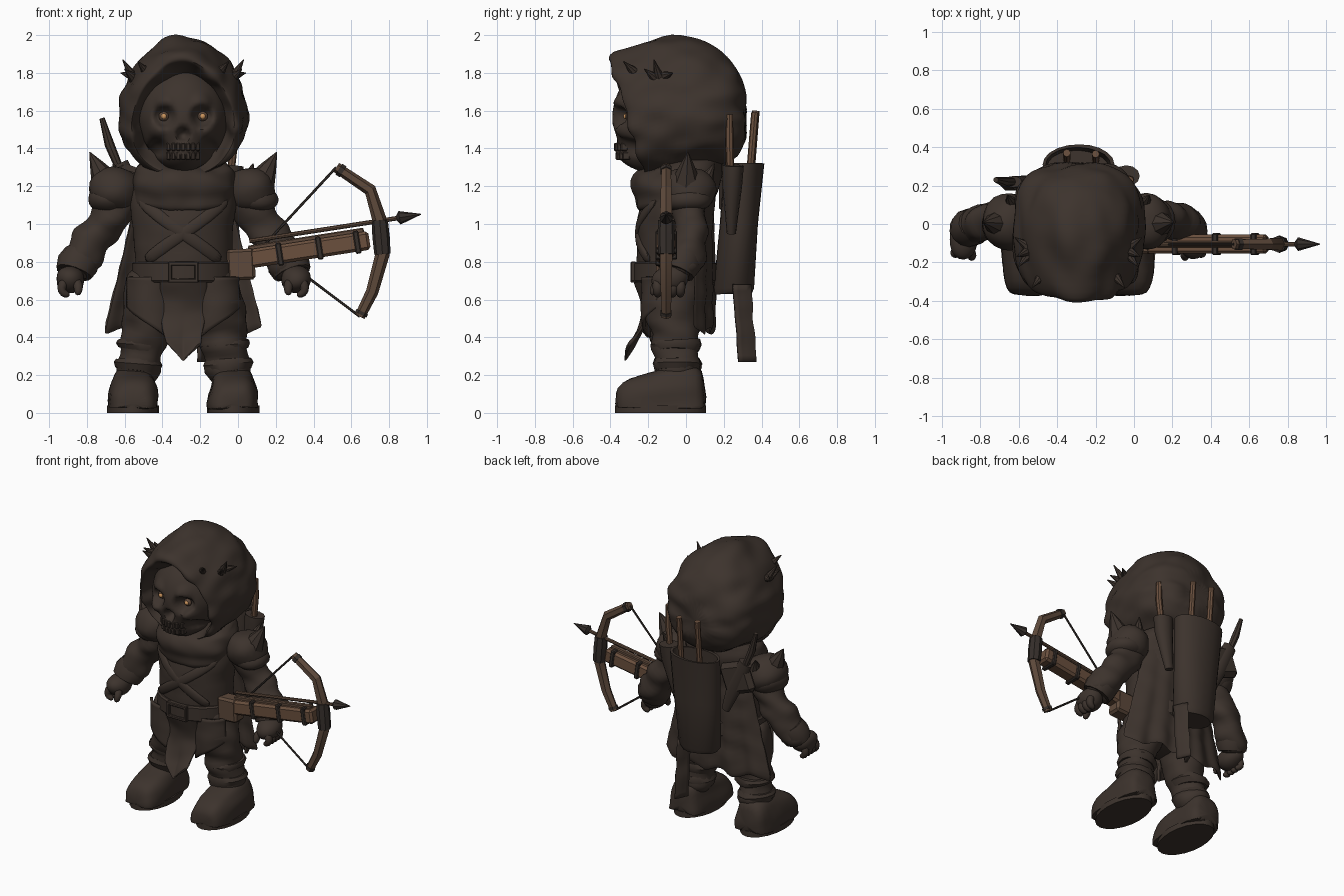
import bpy
import bmesh
import math
from mathutils import Vector, Matrix, noise

default_cube = bpy.data.objects.get("Cube")
if default_cube:
    bpy.data.objects.remove(default_cube, do_unlink=True)

CENTRE = -0.29  # body axis in x
BOW_Y = -0.105


def material(name, colour):
    mat = bpy.data.materials.new(name)
    mat.use_nodes = True
    mat.diffuse_color = (*colour, 1)
    shader = mat.node_tree.nodes["Principled BSDF"]
    shader.inputs["Base Color"].default_value = (*colour, 1)
    shader.inputs["Roughness"].default_value = 0.9
    return mat


cloth = material("dark_cloth", (0.046, 0.033, 0.026))
iron = material("dark_iron", (0.036, 0.028, 0.024))
wood = material("warm_wood", (0.145, 0.08, 0.048))
limb_wood = material("aged_wood", (0.11, 0.066, 0.043))
ember = material("ember_eye", (0.6, 0.3, 0.11))


def finish(name, bm, mat, subdiv=0, rough=0, thick=0, angle=40):
    """Turn a bmesh into a smooth object, optionally rounded and crumpled."""
    bmesh.ops.recalc_face_normals(bm, faces=bm.faces)
    mesh = bpy.data.meshes.new(name)
    bm.to_mesh(mesh)
    bm.free()
    mesh.materials.append(mat)
    obj = bpy.data.objects.new(name, mesh)
    bpy.context.collection.objects.link(obj)
    if thick:
        shell = obj.modifiers.new("thickness", "SOLIDIFY")
        shell.thickness = thick
        shell.offset = 0
    if subdiv:
        obj.modifiers.new("rounding", "SUBSURF").levels = subdiv
        graph = bpy.context.evaluated_depsgraph_get()
        mesh = bpy.data.meshes.new_from_object(obj.evaluated_get(graph))
        obj.modifiers.clear()
        obj.data = mesh
    if rough:
        normals = [v.normal.copy() for v in mesh.vertices]
        for v, normal in zip(mesh.vertices, normals):
            fold = noise.noise(Vector((v.co.x * 6, v.co.y * 6, v.co.z * 11)))
            v.co += normal * fold * rough
    mesh.shade_smooth()
    mesh.set_sharp_from_angle(angle=math.radians(angle))
    return obj


def loft(name, rings, mat, **options):
    bm = bmesh.new()
    loops = [[bm.verts.new(p) for p in ring] for ring in rings]
    count = len(loops[0])
    for a, b in zip(loops, loops[1:]):
        for i in range(count):
            j = (i + 1) % count
            bm.faces.new((a[i], a[j], b[j], b[i]))
    bm.faces.new(loops[0])
    bm.faces.new(loops[-1])
    return finish(name, bm, mat, **options)


def circle(count):
    return [(math.cos(k * math.tau / count), math.sin(k * math.tau / count)) for k in range(count)]


def level_rings(rows, x=CENTRE, count=20, tilt=0):
    """Horizontal ellipses from rows of (z, y, half width, half depth)."""
    return [[(x + w * c, y + d * s, z + tilt * s) for c, s in circle(count)] for z, y, w, d in rows]


def tube(name, points, radii, mat, count=12, flat=1, **options):
    points = [Vector(p) for p in points]
    rings = []
    for i, p in enumerate(points):
        along = (points[min(i + 1, len(points) - 1)] - points[max(i - 1, 0)]).normalized()
        ref = Vector((1, 0, 0)) if abs(along.y) > 0.9 else Vector((0, 1, 0))
        side = along.cross(ref).normalized()
        up = side.cross(along)
        rings.append([p + radii[i] * (side * c + up * s * flat) for c, s in circle(count)])
    return loft(name, rings, mat, **options)


def spike(name, base, tip, radius, mat=cloth):
    mid = Vector(base).lerp(Vector(tip), 0.5)
    return tube(name, [base, mid, tip], [radius, radius * 0.55, 0.003], mat, count=8)


def ball(name, centre, size, mat, shape=None, detail=3, **options):
    bm = bmesh.new()
    bmesh.ops.create_icosphere(bm, subdivisions=detail, radius=1)
    for v in bm.verts:
        v.co = Vector(centre) + v.co * Vector(size)
        if shape:
            v.co = shape(v.co)
    return finish(name, bm, mat, **options)


def box(name, centre, size, mat, tilt=0, bevel=0.01):
    bm = bmesh.new()
    bmesh.ops.create_cube(bm, size=1)
    bmesh.ops.scale(bm, vec=size, verts=bm.verts)
    bmesh.ops.bevel(bm, geom=bm.edges[:], offset=bevel, segments=1, affect="EDGES")
    turn = Matrix.Rotation(-tilt, 3, "Y")
    for v in bm.verts:
        v.co = turn @ v.co + Vector(centre)
    return finish(name, bm, mat, angle=20)


def sheet(name, rule, mat, columns=16, rows=12, **options):
    """Cloth panel: rule(u, v) gives a point, u from -1 to 1, v from 0 to 1."""
    bm = bmesh.new()
    grid = [[bm.verts.new(rule(2 * i / columns - 1, j / rows)) for i in range(columns + 1)] for j in range(rows + 1)]
    for a, b in zip(grid, grid[1:]):
        for i in range(columns):
            bm.faces.new((a[i], a[i + 1], b[i + 1], b[i]))
    return finish(name, bm, mat, thick=0.018, **options)


# Hood: rings run from inside the face opening, over the rim, to the back
hood_rows = [(-0.08, 1.55, 0.18, 0.2, 0), (-0.27, 1.55, 0.25, 0.275, -0.3), (-0.325, 1.555, 0.27, 0.305, -0.32),
             (-0.29, 1.575, 0.305, 0.335, -0.28), (-0.14, 1.615, 0.34, 0.37, -0.1), (0.03, 1.64, 0.345, 0.365, 0),
             (0.17, 1.625, 0.325, 0.32, 0), (0.28, 1.59, 0.26, 0.235, 0), (0.32, 1.56, 0.13, 0.12, 0)]
loft("hood", [[(CENTRE + w * c * (1 - 0.17 * s), y + t * h * s, z + h * (s + 0.03 * max(s, 0) ** 12)) for c, s in circle(24)]
              for y, z, w, h, t in hood_rows], cloth, subdiv=2, rough=0.025)


# Skull: tapered ball with pressed eye, nose and cheek hollows
def skull_shape(p):
    x, z = p.x - CENTRE, p.z - 1.56
    if z < 0:
        x *= 1 + z * 0.4
    depth = 0
    for px, pz, radius, push in ((0.1, 0.01, 0.052, 0.07), (0, -0.085, 0.032, 0.07), (0.14, -0.16, 0.045, 0.07),
                                 (0.1, 0.085, 0.045, -0.02), (0.14, -0.065, 0.04, -0.03), (0, -0.25, 0.1, -0.05)):
        reach = ((abs(x) - px) ** 2 + (z - pz) ** 2) / radius ** 2
        depth += push * math.exp(-reach ** 2)
    return Vector((CENTRE + x, p.y + (depth if p.y < -0.17 else 0), p.z))


ball("skull", (CENTRE, -0.14, 1.56), (0.24, 0.25, 0.285), cloth, skull_shape, detail=5, angle=60)
for row, y, z in (("upper", -0.362, 1.408), ("lower", -0.352, 1.36)):
    for k in range(-3, 4):
        box(row + "_tooth", (CENTRE + k * 0.026, y + 0.004 * k * k, z), (0.024, 0.04, 0.044), cloth, bevel=0.006)

# Torso, belt and cowl
loft("torso", level_rings([(0.52, -0.06, 0.25, 0.17), (0.7, -0.06, 0.26, 0.2), (0.9, -0.06, 0.255, 0.2),
                           (1.08, -0.05, 0.29, 0.21), (1.2, -0.04, 0.29, 0.19), (1.34, -0.04, 0.2, 0.16)]),
     cloth, subdiv=2, rough=0.012)
loft("cowl", level_rings([(1.34, -0.04, 0.24, 0.2), (1.3, -0.05, 0.275, 0.235), (1.22, -0.05, 0.285, 0.25),
                          (1.14, -0.05, 0.285, 0.235), (1.09, -0.05, 0.26, 0.2)], tilt=0.05),
     cloth, subdiv=2, rough=0.03)
loft("belt", level_rings([(z, -0.06, 0.262 + e, 0.212 + e) for z, e in ((0.69, 0), (0.7, 0.01), (0.79, 0.01), (0.8, 0))]), cloth)
for dx, dz, w, h in ((0, 0.045, 0.16, 0.022), (0, -0.045, 0.16, 0.022), (0.07, 0, 0.022, 0.1), (-0.07, 0, 0.022, 0.1)):
    box("buckle", (CENTRE + dx, -0.278, 0.745 + dz), (w, 0.03, h), cloth, bevel=0.005)

# Hanging cloth: front tabard, cape and its rear tail
sheet("tabard", lambda u, v: (CENTRE + u * (0.125 - 0.03 * v * v), -0.275 + 0.05 * math.sin(v * 3.4) - 0.04 * v ** 4 + 0.03 * u * u,
                              0.72 - v * (0.35 + 0.1 * (1 - abs(u)))), cloth, rough=0.01, subdiv=1)
sheet("cape", lambda u, v: (CENTRE + u * (0.22 + 0.205 * v), 0.14 + 0.012 * math.cos(u * 16) * v - 0.09 * u * u,
                            1.27 - v * (0.84 + 0.02 * math.sin(u * 11))), cloth, columns=28, rough=0.012, subdiv=1)
sheet("cape_tail", lambda u, v: (-0.17 + u * 0.04, 0.25 + 0.03 * v + 0.085 * (1 - abs(u)),
                                 0.68 - 0.41 * v), cloth, columns=8, rough=0.01)

# Paired parts, mirrored about the body axis
for s, label in ((-1, "right"), (1, "left")):
    def at(x, y, z):
        return Vector((CENTRE + s * x, y, z))

    ball(label + "_eye_rim", at(0.103, -0.305, 1.57), (0.028, 0.018, 0.026), limb_wood, detail=2)
    ball(label + "_eye", at(0.103, -0.32, 1.57), (0.015, 0.012, 0.015), ember, detail=2)
    tube(label + "_chest_strap", [at(0.24, -0.15, 1.14), at(0.13, -0.24, 1.04), at(0, -0.262, 0.95), at(-0.13, -0.24, 0.86), at(-0.2, -0.19, 0.8)],
         [0.035] * 5, cloth, flat=0.5, subdiv=1)
    # Hood thorns
    for base, tip in (((0.26, -0.14, 1.77), (0.32, -0.17, 1.87)), ((0.26, -0.12, 1.78), (0.33, -0.07, 1.8)),
                      ((0.26, -0.16, 1.77), (0.31, -0.22, 1.82)), ((0.19, -0.27, 1.8), (0.24, -0.33, 1.86))):
        spike(label + "_hood_thorn", at(*base), at(*tip), 0.03)
    # Shoulder plates and spikes
    ball(label + "_shoulder_plate", at(0.355, 0.01, 1.18), (0.135, 0.15, 0.13), cloth, rough=0.02)
    ball(label + "_lower_plate", at(0.385, 0.01, 1.13), (0.115, 0.13, 0.08), cloth, rough=0.02)
    spike(label + "_shoulder_spike", at(0.41, 0, 1.22), at(0.495, 0.01, 1.38), 0.08)
    spike(label + "_rear_spike", at(0.34, 0.1, 1.22), at(0.37, 0.15, 1.32), 0.045)
    # Arm, wrist wrap and hand
    tube(label + "_arm", [at(0.3, 0, 1.2), at(0.37, 0.01, 1.07), at(0.43, 0.03, 0.97), at(0.5, 0.02, 0.89), at(0.56, -0.02, 0.79), at(0.59, -0.05, 0.72)],
         [0.11, 0.115, 0.1, 0.11, 0.115, 0.09], cloth, flat=0.9, subdiv=2, rough=0.03)
    tube(label + "_wrist_wrap", [at(0.535, 0, 0.84), at(0.56, -0.02, 0.79), at(0.578, -0.04, 0.74)], [0.1, 0.115, 0.1], cloth, flat=0.88, rough=0.01)
    ball(label + "_palm", at(0.598, -0.08, 0.71), (0.078, 0.1, 0.075), cloth, rough=0.015)
    for k in range(4):
        y = -0.15 + k * 0.04
        tube(label + "_finger", [at(0.62, y, 0.71), at(0.65, y, 0.66), at(0.635, y, 0.63), at(0.6, y, 0.62)],
             [0.03, 0.03, 0.026, 0.015], cloth, count=8, subdiv=1)
    tube(label + "_thumb", [at(0.57, -0.13, 0.71), at(0.55, -0.17, 0.66), at(0.56, -0.18, 0.62)], [0.032, 0.028, 0.016], cloth, count=8, subdiv=1)
    # Leg, thigh flap and boot
    tube(label + "_leg", [at(0.14, -0.06, 0.76), at(0.175, -0.07, 0.6), at(0.195, -0.07, 0.47), at(0.22, -0.06, 0.37), at(0.235, -0.05, 0.27), at(0.255, -0.03, 0.12)],
         [0.15, 0.155, 0.145, 0.125, 0.12, 0.115], cloth, subdiv=2, rough=0.03)
    sheet(label + "_thigh_flap", lambda u, v: at(0.17 + 0.145 * math.sin(u * 0.8 + 0.2), -0.06 - 0.165 * math.cos(u * 0.8 + 0.2), 0.72 - v * (0.24 - 0.08 * u)),
          cloth, rough=0.01)
    for z, x, r in ((0.36, 0.225, 0.135), (0.26, 0.24, 0.128)):
        tube(label + "_boot_cuff", [at(x, -0.05, z + 0.03), at(x, -0.05, z), at(x + 0.005, -0.05, z - 0.035)],
             [r - 0.01, r, r - 0.015], cloth, count=16, rough=0.02)
    boot_rows = [(-0.375, 0.08, 0.1), (-0.345, 0.115, 0.165), (-0.25, 0.135, 0.2), (-0.14, 0.135, 0.225),
                 (-0.04, 0.13, 0.26), (0.06, 0.12, 0.25), (0.105, 0.09, 0.2)]
    loft(label + "_boot", [[at(0.265 + w * math.copysign(abs(c) ** 0.6, c), y, 0.025 + (top - 0.025) * max(q, 0) ** 0.8) for c, q in circle(24)]
                           for y, w, top in boot_rows], cloth, subdiv=1, rough=0.012)
    loft(label + "_sole", level_rings([(z, -0.135, 0.138, 0.24) for z in (0, 0.04)], x=CENTRE + s * 0.265), cloth)

# Quiver with hollow mouth and shafts
loft("quiver", level_rings([(0.63, 0.25, 0.13, 0.095), (0.66, 0.255, 0.15, 0.105), (1.0, 0.285, 0.17, 0.105), (1.32, 0.31, 0.185, 0.105),
                            (1.32, 0.31, 0.17, 0.09), (1.2, 0.3, 0.16, 0.08)]), cloth, rough=0.015)
for x, y, top in ((-0.35, 0.37, 1.6), (-0.2, 0.365, 1.59)):
    tube("quiver_shaft", [(x, y - 0.04, 1.1), (x, y, top)], [0.02, 0.02], wood, count=8)

# Sheathed dagger on the left of the quiver
tube("dagger_grip", [(-0.04, 0.235, 1.25), (-0.02, 0.23, 1.45), (-0.02, 0.23, 1.58)], [0.02, 0.022, 0.018], wood, count=8)
tube("dagger_sheath", [(-0.04, 0.25, 1.31), (-0.05, 0.245, 1.2), (-0.1, 0.24, 0.95)], [0.07, 0.065, 0.03], cloth, flat=0.8)

# Sheathed blade and plate on the right of the quiver
tube("blade_grip", [(-0.63, 0.22, 1.3), (-0.68, 0.22, 1.42), (-0.72, 0.23, 1.56)], [0.022, 0.026, 0.014], cloth, count=8)
tube("blade_sheath", [(-0.63, 0.22, 1.32), (-0.54, 0.22, 1.12), (-0.47, 0.22, 0.94)], [0.05, 0.055, 0.03], cloth, flat=0.6)
box("back_plate", (-0.56, 0.21, 1.19), (0.24, 0.07, 0.22), cloth, tilt=-0.35, bevel=0.03)

# Crossbow stock, grip, rail and bands
tilt = 0.155
box("stock", (0.35, BOW_Y, 0.86), (0.7, 0.1, 0.1), wood, tilt, 0.015)
box("stock_butt", (0.015, BOW_Y, 0.785), (0.15, 0.105, 0.165), limb_wood, 0.05, 0.015)
box("rail", (0.36, BOW_Y, 0.918), (0.62, 0.035, 0.03), limb_wood, tilt, 0.006)
for x in (0.22, 0.43, 0.63):
    box("stock_band", (x, BOW_Y, 0.86 + (x - 0.35) * tilt), (0.03, 0.115, 0.122), iron, tilt, 0.006)

# Bow limbs, lashing, tips and string
limb = [(0.52, 1.3), (0.7, 1.18), (0.75, 1.02), (0.765, 0.84), (0.71, 0.64), (0.645, 0.51)]
limb = [Vector((x, BOW_Y, z)) for x, z in limb]
tube("bow_limbs", limb, [0.028, 0.033, 0.038, 0.038, 0.033, 0.028], limb_wood, count=6, angle=25)
tube("bow_lashing", [limb[2].lerp(limb[3], t) for t in (0, 0.5, 1)], [0.043, 0.046, 0.043], iron, count=8)
nock = Vector((0.14, BOW_Y, 0.89))
for tip, inner in ((limb[0], limb[1]), (limb[-1], limb[-2])):
    tube("tip_band", [tip.lerp(inner, 0.08), tip.lerp(inner, 0.2)], [0.034, 0.034], iron, count=6)
    tube("bowstring", [tip, nock], [0.007, 0.007], iron, count=6)

# Loaded bolt
tube("bolt_shaft", [(0.06, BOW_Y, 0.91), (0.87, BOW_Y, 1.035)], [0.012, 0.012], limb_wood, count=8)
tube("bolt_head", [(0.84, BOW_Y, 1.03), (0.855, BOW_Y, 1.033), (0.97, BOW_Y, 1.052)], [0.015, 0.036, 0.002], iron, count=8)
